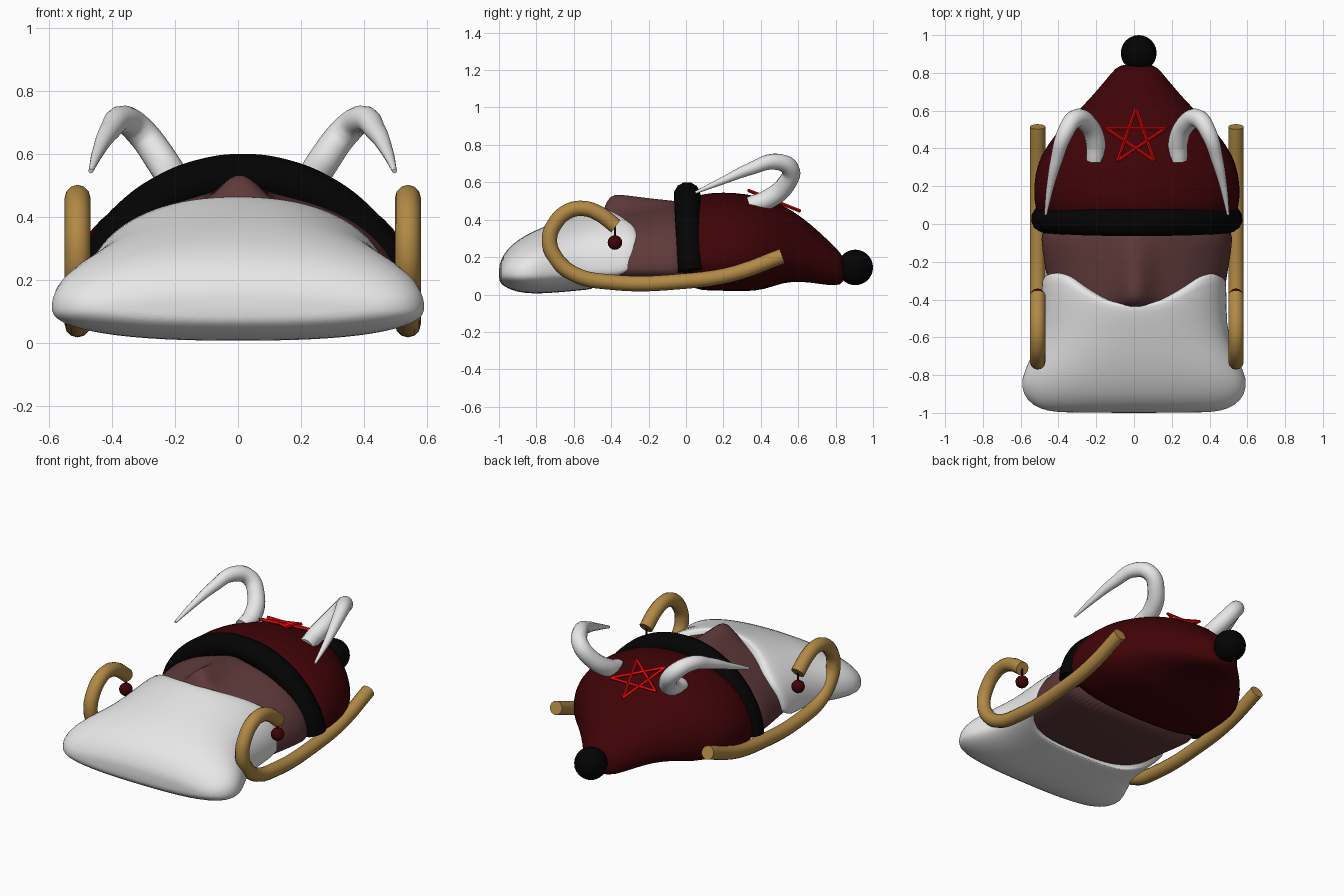
import bpy
import bmesh
import math
from mathutils import Vector

cube = bpy.data.objects.get("Cube")
if cube:
    bpy.data.objects.remove(cube, do_unlink=True)

CX = 0.015  # the head sits slightly off centre


def material(name, rgb):
    m = bpy.data.materials.new(name)
    m.use_nodes = True
    m.diffuse_color = (*rgb, 1)
    bsdf = m.node_tree.nodes["Principled BSDF"]
    bsdf.inputs["Base Color"].default_value = (*rgb, 1)
    bsdf.inputs["Roughness"].default_value = 0.7
    return m


white = material("white", (0.8, 0.8, 0.8))
dark_red = material("dark red", (0.05, 0.001, 0.002))
brown = material("skin brown", (0.115, 0.042, 0.042))
black = material("black", (0.001, 0.001, 0.001))
wood = material("wood", (0.44, 0.25, 0.06))
bright_red = material("bright red", (0.8, 0.002, 0.002))


def from_bmesh(name, bm, mat):
    bmesh.ops.recalc_face_normals(bm, faces=bm.faces)
    mesh = bpy.data.meshes.new(name)
    bm.to_mesh(mesh)
    bm.free()
    obj = bpy.data.objects.new(name, mesh)
    bpy.context.collection.objects.link(obj)
    mesh.materials.append(mat)
    for p in mesh.polygons:
        p.use_smooth = True
    return obj


def loft(name, sections, mat, cx=CX, power=2.0, shape=None, n=32):
    """Sections are (y, half width, bottom, widest height, top, shape weight)."""
    bm = bmesh.new()
    rings = []
    for y, hw, z0, zw, z1, w in sections:
        ring = []
        for i in range(n):
            a = 2 * math.pi * i / n
            s, c = math.sin(a), math.cos(a)
            e = 2 / (power if c > 0 else 2.5)  # the underside is flatter
            sx = math.copysign(abs(s) ** e, s)
            cz = math.copysign(abs(c) ** e, c)
            co = Vector((cx + hw * sx, y, zw + cz * ((z1 - zw) if c > 0 else (zw - z0))))
            if shape:
                shape(co, min(a, 2 * math.pi - a), w)
            ring.append(bm.verts.new(co))
        rings.append(ring)
    for a, b in zip(rings, rings[1:]):
        for i in range(n):
            j = (i + 1) % n
            bm.faces.new((a[i], a[j], b[j], b[i]))
    bm.faces.new(rings[0])
    bm.faces.new(rings[-1])
    obj = from_bmesh(name, bm, mat)
    mod = obj.modifiers.new("smooth", "SUBSURF")
    mod.levels = mod.render_levels = 1


def tube(name, points, radius, mat, radii=None, sides=4):
    cu = bpy.data.curves.new(name, "CURVE")
    cu.dimensions = "3D"
    cu.bevel_depth = radius
    cu.bevel_resolution = sides
    cu.resolution_u = 8
    cu.use_fill_caps = True
    sp = cu.splines.new("BEZIER")
    sp.bezier_points.add(len(points) - 1)
    for i, (bp, p) in enumerate(zip(sp.bezier_points, points)):
        bp.co = p
        bp.handle_left_type = bp.handle_right_type = "AUTO"
        bp.radius = radii[i] if radii else 1
    obj = bpy.data.objects.new(name, cu)
    bpy.context.collection.objects.link(obj)
    cu.materials.append(mat)
    bpy.ops.object.select_all(action="DESELECT")
    obj.select_set(True)
    bpy.context.view_layer.objects.active = obj
    bpy.ops.object.convert(target="MESH")
    bpy.ops.object.shade_smooth_by_angle(angle=math.radians(50))


def ball(name, loc, r, mat, u=24, v=14):
    bm = bmesh.new()
    bmesh.ops.create_uvsphere(bm, u_segments=u, v_segments=v, radius=r)
    bmesh.ops.translate(bm, verts=bm.verts, vec=loc)
    from_bmesh(name, bm, mat)


# Hat, drooping back to a point
loft("hat", [
    (0.0, 0.50, 0.04, 0.16, 0.51, 0),
    (0.08, 0.545, 0.02, 0.18, 0.54, 0),
    (0.2, 0.55, 0.02, 0.2, 0.55, 0),
    (0.32, 0.53, 0.015, 0.2, 0.54, 0),
    (0.42, 0.475, 0.025, 0.2, 0.518, 0),
    (0.52, 0.395, 0.065, 0.2, 0.48, 0),
    (0.62, 0.29, 0.07, 0.2, 0.415, 0),
    (0.72, 0.20, 0.055, 0.17, 0.33, 0),
    (0.8, 0.135, 0.045, 0.14, 0.25, 0),
    (0.85, 0.09, 0.06, 0.13, 0.2, 0)], dark_red)
ball("hat_pompom", (0.025, 0.905, 0.145), 0.095, black)

# Hat band arching over the brow
arch = []
for k in range(13):
    t = math.pi * k / 12
    arch.append((CX + 0.49 * math.cos(t), 0.028 - 0.022 * math.sin(t),
                 0.125 + 0.405 * max(math.sin(t), 0) ** 1.2))
tube("hat_band", arch, 0.072, black)


# Face with the nose raised as a ridge along the middle
def nose_ridge(co, a, w):
    if a < math.pi / 2:
        co.z += w * math.exp(-((co.x - 0.005) / 0.085) ** 2)


loft("face", [
    (0.05, 0.50, 0.04, 0.15, 0.49, 0),
    (-0.08, 0.51, 0.04, 0.15, 0.475, 0.03),
    (-0.2, 0.49, 0.04, 0.15, 0.46, 0.06),
    (-0.32, 0.47, 0.045, 0.15, 0.443, 0.095),
    (-0.385, 0.46, 0.05, 0.14, 0.435, 0.112),
    (-0.425, 0.455, 0.05, 0.14, 0.425, 0.09),
    (-0.45, 0.45, 0.055, 0.14, 0.41, 0.0),
    (-0.57, 0.42, 0.05, 0.13, 0.35, 0)], brown, shape=nose_ridge, n=72)

# Beard with a wavy upper edge, measured from the middle of the top round to below
EDGE = [-0.43, -0.405, -0.34, -0.27, -0.25, -0.265, -0.28, -0.35, -0.42, -0.47, -0.5, -0.51, -0.51]


def beard_edge(co, a, w):
    f = a / math.pi * (len(EDGE) - 1)
    i = min(int(f), len(EDGE) - 2)
    edge = EDGE[i] + (EDGE[i + 1] - EDGE[i]) * (f - i)
    co.y += w * (edge - co.y)


loft("beard", [
    (-0.4, 0.44, 0.07, 0.14, 0.40, 1),
    (-0.4, 0.485, 0.035, 0.14, 0.458, 1),
    (-0.45, 0.49, 0.032, 0.14, 0.468, 0.75),
    (-0.54, 0.49, 0.025, 0.135, 0.452, 0.35),
    (-0.63, 0.497, 0.017, 0.13, 0.417, 0.1),
    (-0.72, 0.553, 0.008, 0.12, 0.38, 0),
    (-0.82, 0.60, 0.004, 0.115, 0.337, 0),
    (-0.9, 0.59, 0.012, 0.11, 0.293, 0),
    (-0.96, 0.54, 0.035, 0.11, 0.24, 0),
    (-0.992, 0.46, 0.06, 0.11, 0.18, 0),
    (-1.0, 0.35, 0.08, 0.11, 0.145, 0)], white, cx=0.0, power=2.25, shape=beard_edge, n=48)

# Paired parts: horns, sleigh runners and hanging baubles
HORN = [(0.22, 0.34, 0.475), (0.22, 0.44, 0.51), (0.265, 0.535, 0.59), (0.325, 0.558, 0.67),
        (0.38, 0.48, 0.71), (0.425, 0.34, 0.67), (0.458, 0.2, 0.61), (0.483, 0.05, 0.545)]
RUNNER = [(0.515, 0.205), (0.25, 0.11), (0, 0.072), (-0.4, 0.066), (-0.6, 0.11), (-0.7, 0.2),
          (-0.73, 0.29), (-0.7, 0.38), (-0.63, 0.445), (-0.55, 0.46), (-0.47, 0.435), (-0.375, 0.365)]
for side, sx in (("left", 1), ("right", -1)):
    tube(side + "_horn", [(CX + sx * x, y, z) for x, y, z in HORN], 0.05, white,
         radii=[0.95, 1.05, 1.02, 0.97, 0.88, 0.65, 0.4, 0.15])
    rx = CX + sx * 0.525
    tube(side + "_runner", [(rx, y, z) for y, z in RUNNER], 0.041, wood)
    ball(side + "_bauble", (rx, -0.38, 0.278), 0.039, dark_red, 12, 8)
    tube(side + "_bauble_string", [(rx, -0.38, 0.3), (rx, -0.38, 0.38)], 0.006, dark_red, sides=1)

# Five-pointed star of thin strips on the slope of the hat
centre = Vector((0.01, 0.458, 0.507))
slope = Vector((0, 0.93, -0.37))
tips = []
for k in range(5):
    t = 2 * math.pi * k / 5
    tips.append(centre + Vector((0.165 * math.sin(t), 0, 0)) + slope * (0.165 * math.cos(t)))
for k in range(5):
    tube("star_strip_%d" % (k + 1), [tips[k], tips[(k + 2) % 5]], 0.009, bright_red, sides=0)
